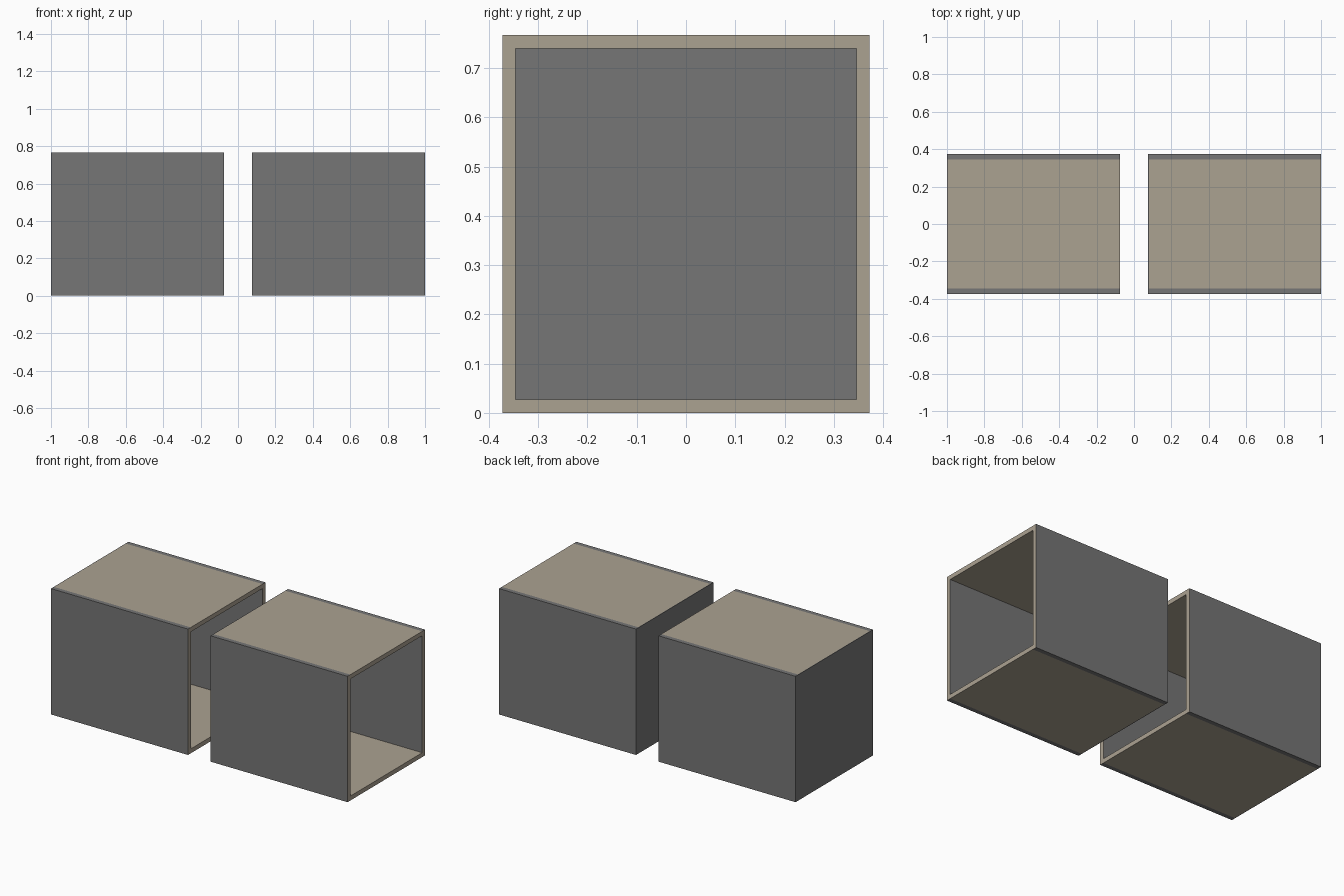
import bpy
import bmesh
from mathutils import Vector

if "Cube" in bpy.data.objects:
    bpy.data.objects.remove(bpy.data.objects["Cube"])


def material(name, rgb):
    m = bpy.data.materials.new(name)
    m.diffuse_color = (*rgb, 1)
    m.use_nodes = True
    m.node_tree.nodes["Principled BSDF"].inputs["Base Color"].default_value = m.diffuse_color
    return m


GREY = material("dark grey laminate", (0.18, 0.18, 0.18))
TAN = material("tan board", (0.41, 0.36, 0.285))

W, H, T = 0.373, 0.767, 0.027      # half width, height, board thickness
BACK = 0.004                       # back panel thickness


def board(name, lo, hi, mat, edge_mat=None):
    """Axis-aligned board; edge_mat colours its open front (+x) edge."""
    lo, hi = Vector(lo), Vector(hi)
    bm = bmesh.new()
    bmesh.ops.create_cube(bm, size=1)
    for v in bm.verts:
        v.co = (lo + hi) / 2 + v.co * (hi - lo)
    bm.normal_update()
    me = bpy.data.meshes.new(name)
    me.materials.append(mat)
    if edge_mat:
        me.materials.append(edge_mat)
        for f in bm.faces:
            f.material_index = int(f.normal.x > 0.5)
    bm.to_mesh(me)
    bm.free()
    bpy.context.collection.objects.link(bpy.data.objects.new(name, me))


# Two identical open-fronted cabinets, both opening towards +x
for label, x0, x1 in (("left", -1.0, -0.076), ("right", 0.076, 1.0)):
    xb = x0 + BACK
    # side panels run full height, with tan front edging
    board(label + "_front_side_panel", (xb, -W, 0), (x1, -W + T, H), GREY, TAN)
    board(label + "_rear_side_panel", (xb, W - T, 0), (x1, W, H), GREY, TAN)
    # top and bottom fit between the sides
    board(label + "_bottom_panel", (xb, -W + T, 0), (x1, W - T, T), TAN)
    board(label + "_top_panel", (xb, -W + T, H - T), (x1, W - T, H), TAN)
    # thin back panel
    board(label + "_back_panel", (x0, -W, 0), (xb, W, H), GREY)
